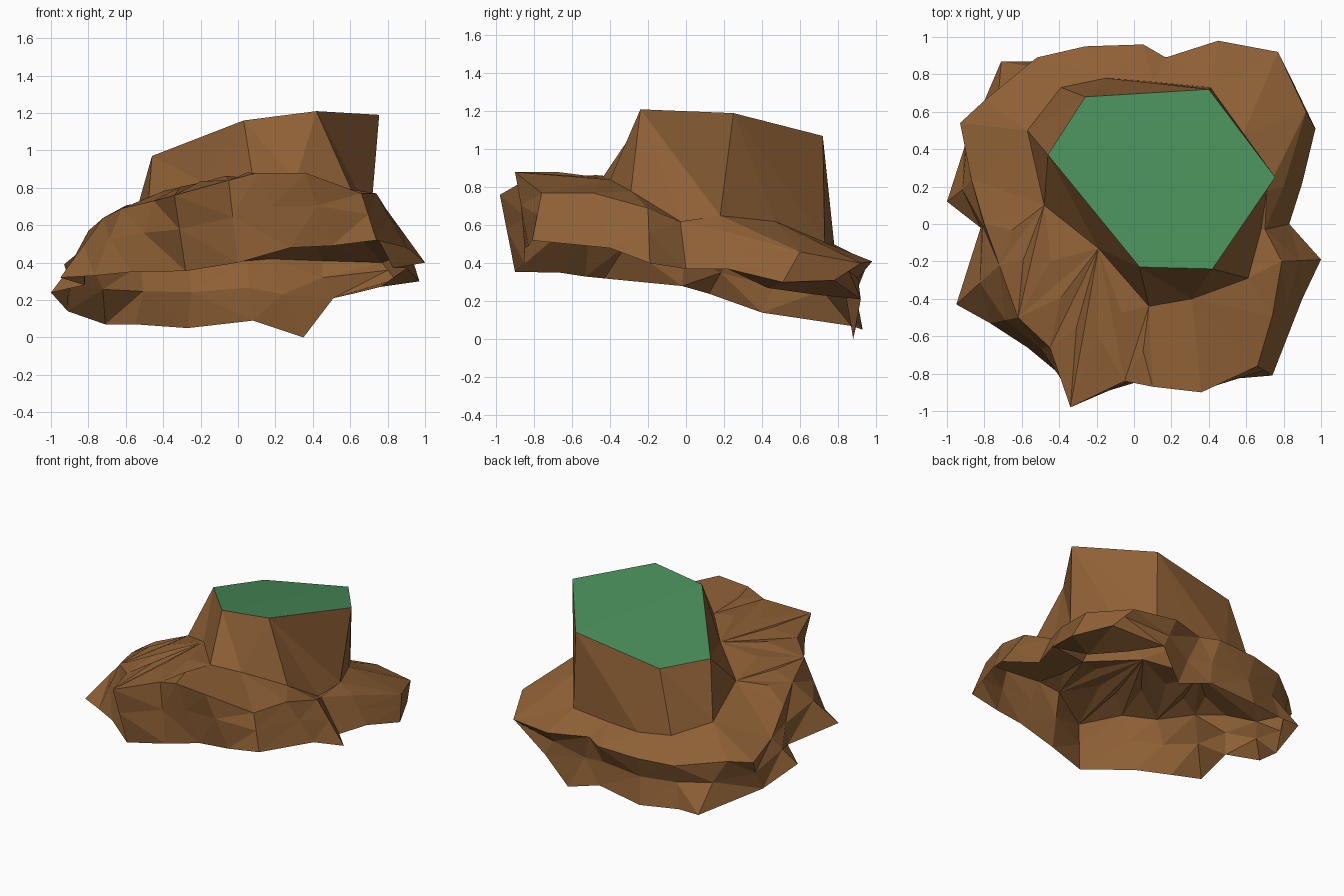
import bpy, bmesh, math
from mathutils import Vector

if "Cube" in bpy.data.objects:
    bpy.data.objects.remove(bpy.data.objects["Cube"])

# Cross-section loops, counter-clockwise seen from above, starting at the front
PLUG_TOP = [(.03,-.23,1.16), (.42,-.24,1.21), (.755,.25,1.19), (.40,.72,1.07),
            (-.26,.68,.96), (-.46,.37,.97)]
PLUG_BASE = [(.08,-.44,.85), (.31,-.40,.84), (.61,-.29,.78), (.68,-.03,.62), (.71,.18,.65),
             (.58,.47,.62), (.41,.73,.51), (.10,.76,.50), (-.15,.78,.50), (-.39,.73,.52),
             (-.57,.50,.58), (-.48,.10,.71), (-.19,-.13,.83)]
RIM = [(-.34,-.98,.76), (-.05,-.84,.84), (.10,-.87,.88), (.36,-.90,.88), (.66,-.76,.77),
       (.74,-.49,.77), (.79,-.20,.69), (.70,-.03,.62), (.80,.20,.57), (.92,.60,.46),
       (.77,.92,.40), (.45,.98,.41), (.17,.89,.42), (.05,.96,.41), (-.26,.95,.40),
       (-.52,.89,.39), (-.80,.66,.41), (-.93,.54,.39), (-.87,.24,.44), (-.80,.0,.57),
       (-.72,-.22,.64), (-.62,-.50,.69), (-.45,-.66,.73)]
HEM = [(-.28,-.90,.355), (.0,-.85,.40), (.28,-.85,.48), (.50,-.83,.49), (.74,-.81,.52),
       (.90,-.40,.48), (1.0,-.19,.40), (.83,.0,.37), (.90,.22,.37), (.97,.51,.30),
       (.84,.78,.31), (.51,.92,.21), (.35,.88,.0), (.08,.90,.09), (-.27,.93,.05),
       (-.55,.87,.07), (-.71,.87,.07), (-.91,.40,.14), (-1.0,.12,.24), (-.82,-.02,.28),
       (-.95,-.43,.32), (-.77,-.53,.33), (-.57,-.66,.35)]
AXIS = Vector((.13, .2, 0))


def material(name, colour):
    m = bpy.data.materials.new(name)
    m.diffuse_color = (*colour, 1)
    m.use_nodes = True
    m.node_tree.nodes["Principled BSDF"].inputs["Base Color"].default_value = m.diffuse_color
    return m


def angle(v):
    d = v.co - AXIS
    return (math.atan2(d.y, d.x) + math.pi * .75) % math.tau


def stitch(bm, inner, outer):
    """Join two loops of different length with triangles, in order of angle."""
    a, b = sorted(inner, key=angle), sorted(outer, key=angle)
    i = j = 0
    while i < len(a) or j < len(b):
        next_a = angle(a[(i + 1) % len(a)]) + (math.tau if i + 1 >= len(a) else 0)
        next_b = angle(b[(j + 1) % len(b)]) + (math.tau if j + 1 >= len(b) else 0)
        va, vb = a[i % len(a)], b[j % len(b)]
        if j >= len(b) or (i < len(a) and next_a < next_b):
            bm.faces.new((va, vb, a[(i + 1) % len(a)]))
            i += 1
        else:
            bm.faces.new((va, vb, b[(j + 1) % len(b)]))
            j += 1


def band(bm, upper, lower):
    n = len(upper)
    for k in range(n):
        bm.faces.new((upper[k], lower[k], lower[(k + 1) % n], upper[(k + 1) % n]))


def finish(bm, name, mat):
    mesh = bpy.data.meshes.new(name)
    bm.to_mesh(mesh)
    bm.free()
    mesh.materials.append(mat)
    obj = bpy.data.objects.new(name, mesh)
    bpy.context.collection.objects.link(obj)
    return obj


# Rock: hollow shell of plug walls, sloping ledge and ragged skirt
bm = bmesh.new()
top, base, rim, hem = ([bm.verts.new(p) for p in loop] for loop in (PLUG_TOP, PLUG_BASE, RIM, HEM))
# Waist of the skirt, pinched inwards at the back
waist = []
for r, h in zip(rim, hem):
    p = r.co.lerp(h.co, .45)
    back = max(0, min(1, p.y * 1.3)) if p.x < .6 else 0
    waist.append(bm.verts.new((p.x * (1 - .05 * back), p.y * (1 - .05 * back), p.z)))
stitch(bm, top, base)
stitch(bm, base, rim)
# Swell of the ledge at the front left
swell = [f for f in bm.faces if any(v in f.verts for v in rim[20:] + rim[:2])]
for v in bmesh.ops.poke(bm, faces=swell)["verts"]:
    v.co.z += .025
band(bm, rim, waist)
band(bm, waist, hem)
# Undercut curling inwards below the back right of the skirt
u, v = bm.verts.new((.76, .43, .27)), bm.verts.new((.62, .68, .235))
for face in ((hem[8], u, hem[9]), (hem[9], u, hem[10]), (hem[10], u, v), (hem[10], v, hem[11])):
    bm.faces.new(face)
bmesh.ops.triangulate(bm, faces=[f for f in bm.faces if len(f.verts) > 3])
finish(bm, "rock", material("stone", (.27, .117, .036)))

# Grass cap on the plug
bm = bmesh.new()
bm.faces.new([bm.verts.new(p) for p in PLUG_TOP])
bmesh.ops.triangulate(bm, faces=bm.faces[:])
finish(bm, "grass_top", material("grass", (.065, .27, .10)))
